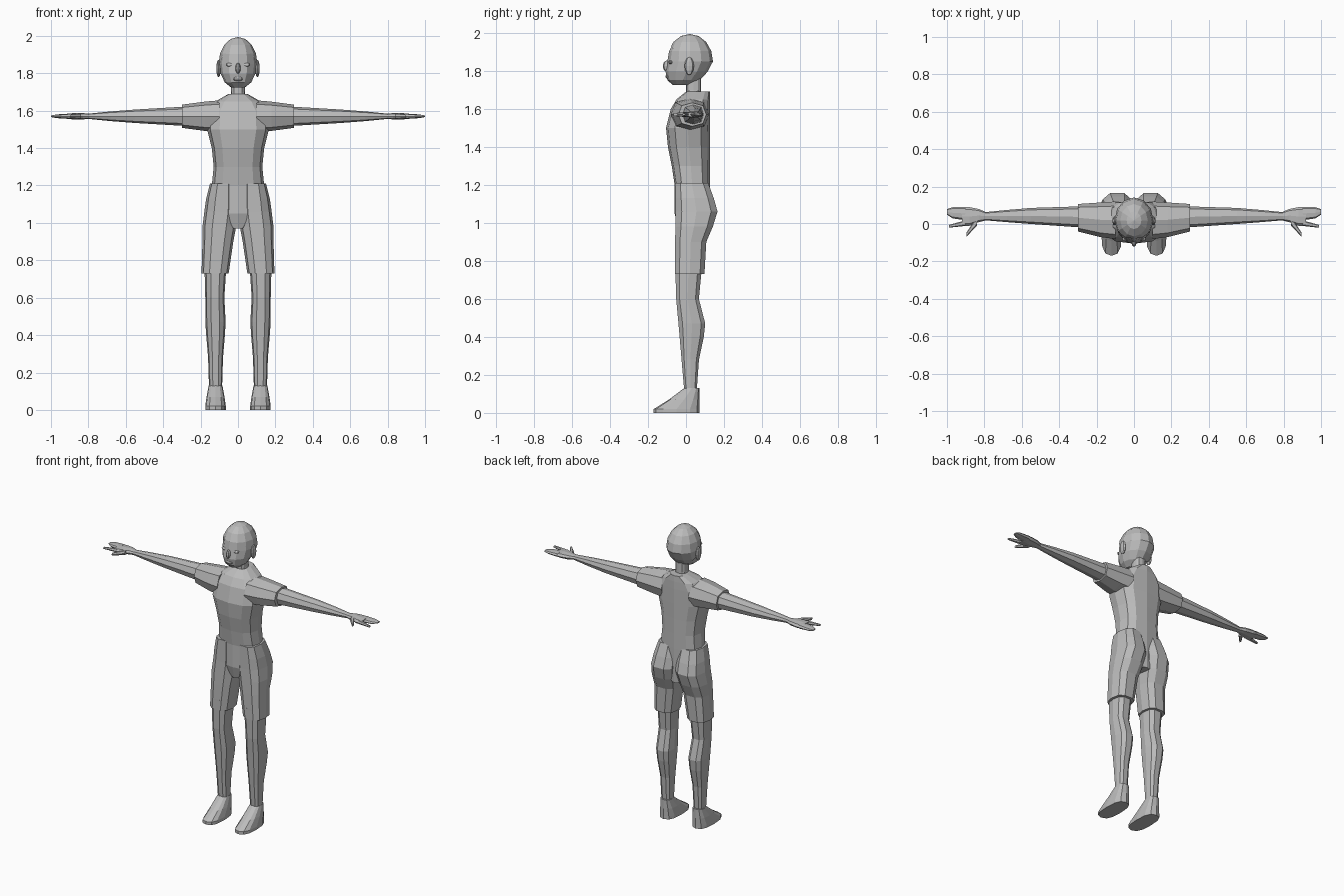
import bpy
import bmesh
from math import sin, cos, tau, copysign
from mathutils import Vector

default_cube = bpy.data.objects.get("Cube")
if default_cube:
    bpy.data.objects.remove(default_cube, do_unlink=True)

# One plain material for the whole figure
grey = bpy.data.materials.new("light grey")
grey.use_nodes = True
grey.diffuse_color = (0.5, 0.5, 0.5, 1)
shader = grey.node_tree.nodes["Principled BSDF"]
shader.inputs["Base Color"].default_value = grey.diffuse_color


def finish(name, bm, mirror):
    """Turn a bmesh into a named grey object, optionally paired across the middle."""
    bmesh.ops.recalc_face_normals(bm, faces=bm.faces)
    mesh = bpy.data.meshes.new(name)
    bm.to_mesh(mesh)
    bm.free()
    mesh.materials.append(grey)
    obj = bpy.data.objects.new(name, mesh)
    bpy.context.collection.objects.link(obj)
    if mirror:
        modifier = obj.modifiers.new("left and right", "MIRROR")
        modifier.use_mirror_merge = False


def rounded_outline(low, high, sides, fullness):
    """Points of a softly squared ellipse that fills the range from low to high."""
    low, high = Vector(low), Vector(high)
    middle, half = (low + high) / 2, (high - low) / 2
    points = []
    for step in range(sides):
        angle = tau * step / sides
        u, v = (copysign(abs(w) ** fullness, w) for w in (cos(angle), sin(angle)))
        points.append((middle.x + u * half.x, middle.y + v * half.y))
    return points


def skin(name, outlines, mirror):
    """Join successive closed outlines with quads and cap both ends."""
    bm = bmesh.new()
    loops = [[bm.verts.new(point) for point in outline] for outline in outlines]
    for lower, upper in zip(loops, loops[1:]):
        for i in range(len(lower)):
            bm.faces.new((lower[i - 1], lower[i], upper[i], upper[i - 1]))
    bm.faces.new(loops[0])
    bm.faces.new(loops[-1])
    finish(name, bm, mirror)


def upright(name, rings, sides=10, fullness=0.75, mirror=False):
    """Stack rings of height, smallest x, largest x, front y and back y."""
    outlines = []
    for z, left, right, front, back in rings:
        flat = rounded_outline((left, front), (right, back), sides, fullness)
        outlines.append([(x, y, z) for x, y in flat])
    skin(name, outlines, mirror)


def column(name, profile, back, centre=0, mirror=False):
    """Upright part with a straight back: profile of height, half width and front."""
    rings = [(z, centre - half, centre + half, front, back) for z, half, front in profile]
    upright(name, rings, sides=12, mirror=mirror)


def leg_part(name, profile):
    """Leg section: profile of height, inner side, outer side and back."""
    # The shin line leans back towards the ankle, the thigh front is straight
    rings = [(z, inner, outer, -min(0.06, 0.09 * z), back) for z, inner, outer, back in profile]
    upright(name, rings, mirror=True)


def arm_part(name, profile, sides=8):
    """Level arm section: profile of reach, front, back and half thickness."""
    outlines = []
    for x, front, back, half in profile:
        flat = rounded_outline((front, -half), (back, half), sides, 0.8)
        outlines.append([(x, y, arm_height + z) for y, z in flat])
    skin(name, outlines, True)


def ellipsoid(centre, radii, segments=8, rings=6):
    bm = bmesh.new()
    bmesh.ops.create_uvsphere(bm, u_segments=segments, v_segments=rings, radius=1)
    bmesh.ops.scale(bm, vec=radii, verts=bm.verts)
    bmesh.ops.translate(bm, vec=centre, verts=bm.verts)
    return bm


def skull(grow):
    """Egg shaped head whose lower half leans forward into a flat-bottomed jaw."""
    centre = Vector((0, 0.02, 1.85))
    radii = Vector((0.1, 0.118, 0.14)) + Vector((grow, grow, grow))
    bm = ellipsoid(centre, radii, segments=12, rings=8)
    for vert in bm.verts:
        vert.co.z = max(vert.co.z, 1.725)
        vert.co.y -= 0.35 * max(0, centre.z - vert.co.z)
    return bm


# Torso from the crotch up to the sloping shoulders, then the neck
column("torso", [
    (0.97, 0.04, -0.04),
    (1.05, 0.12, -0.06),
    (1.2, 0.14, -0.06),
    (1.3, 0.13, -0.075),
    (1.4, 0.14, -0.095),
    (1.5, 0.165, -0.105),
    (1.6, 0.16, -0.08),
    (1.65, 0.12, -0.05),
    (1.69, 0.05, 0),
], back=0.125)
column("neck", [(1.65, 0.045, 0), (1.7, 0.037, 0), (1.78, 0.037, 0)], back=0.08)

# Trousers with full buttocks and a loose hem, then the bare lower legs
leg_part("trouser_leg", [
    (1.21, 0.01, 0.15, 0.12),
    (1.13, 0, 0.17, 0.15),
    (1.06, 0, 0.18, 0.17),
    (0.98, 0.01, 0.19, 0.145),
    (0.9, 0.025, 0.19, 0.11),
    (0.73, 0.05, 0.195, 0.1),
])
leg_part("lower_leg", [
    (0.8, 0.06, 0.18, 0.09),
    (0.6, 0.073, 0.175, 0.07),
    (0.47, 0.066, 0.175, 0.104),
    (0.4, 0.07, 0.17, 0.096),
    (0.28, 0.08, 0.16, 0.07),
    (0.12, 0.085, 0.155, 0.058),
])

# Feet with a straight instep running down to the toes
column("foot", [
    (0, 0.055, -0.17),
    (0.02, 0.055, -0.17),
    (0.07, 0.048, -0.09),
    (0.13, 0.037, -0.01),
], back=0.07, centre=0.12, mirror=True)

# Sleeves and bare arms held out level
arm_height = 1.57
arm_part("sleeve", [
    (0.1, -0.08, 0.12, 0.085),
    (0.18, -0.07, 0.115, 0.078),
    (0.3, -0.04, 0.107, 0.062),
])
arm_part("arm", [
    (0.26, -0.02, 0.095, 0.053),
    (0.55, 0, 0.086, 0.036),
    (0.68, 0.01, 0.075, 0.026),
    (0.8, 0.02, 0.063, 0.014),
])

# Hands: palm, joined fingers, splayed finger and thumb
arm_part("palm", [
    (0.79, 0.02, 0.063, 0.013),
    (0.83, 0.01, 0.08, 0.017),
    (0.88, -0.01, 0.09, 0.017),
    (0.92, -0.01, 0.09, 0.013),
])
arm_part("joined_fingers", [
    (0.9, 0.02, 0.092, 0.014),
    (0.97, 0.03, 0.09, 0.01),
    (1, 0.05, 0.08, 0.004),
])
arm_part("splayed_finger", [(0.9, -0.01, 0.02, 0.012), (0.99, -0.02, -0.005, 0.006)], sides=6)
arm_part("thumb", [(0.84, -0.01, 0.04, 0.015), (0.895, -0.067, -0.045, 0.009)], sides=6)

# Head, and a thin scalp cut along a hairline slanting down behind the ears
finish("head", skull(0), False)
scalp = skull(0.004)
bmesh.ops.bisect_plane(
    scalp, geom=scalp.verts[:] + scalp.edges[:] + scalp.faces[:],
    plane_co=(0, -0.08, 1.93), plane_no=(0, 1.2, 1), clear_inner=True)
finish("scalp", scalp, False)

# Face details
finish("nose", ellipsoid((0, -0.1, 1.825), (0.014, 0.022, 0.03)), False)
finish("lips", ellipsoid((0, -0.09, 1.77), (0.028, 0.018, 0.014)), False)
finish("eye", ellipsoid((0.045, -0.08, 1.845), (0.02, 0.012, 0.01)), True)
finish("ear", ellipsoid((0.104, 0.017, 1.825), (0.012, 0.025, 0.047)), True)
